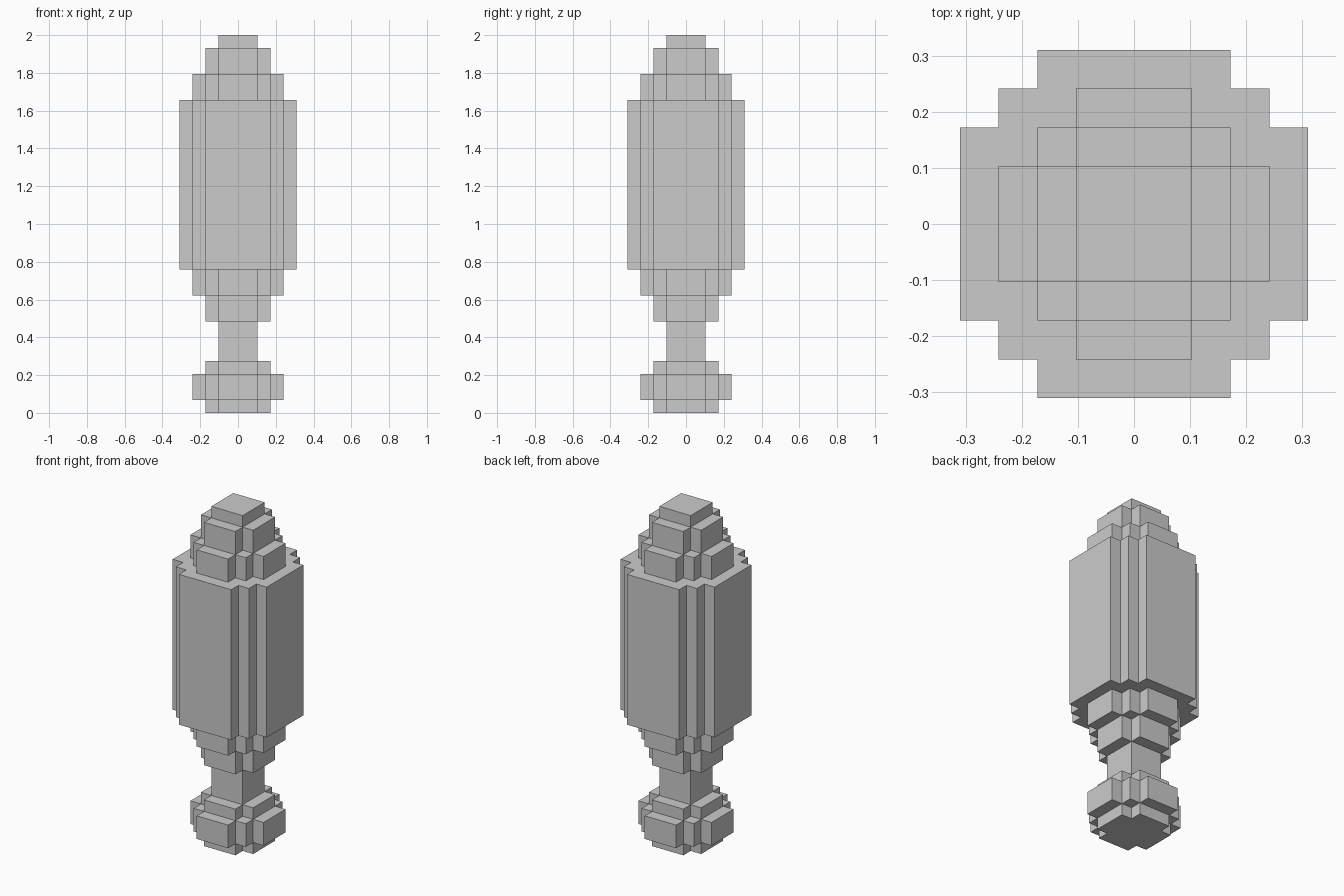
import bpy, bmesh
from math import radians
from mathutils import Vector

if "Cube" in bpy.data.objects:
    bpy.data.objects.remove(bpy.data.objects["Cube"])

UNIT = 2 / 29  # edge of one building cube

# Each part: (bottom, top, radius) in cubes, from the ground up
PARTS = {
    "pommel": [(0, 1, 2), (1, 3, 3), (3, 4, 2)],
    "handle": [(4, 7, 1)],
    "club_head": [(7, 9, 2), (9, 11, 3), (11, 24, 4), (24, 26, 3), (26, 28, 2), (28, 29, 1)],
}
DIRECTIONS = [(1, 0, 0), (-1, 0, 0), (0, 1, 0), (0, -1, 0), (0, 0, 1), (0, 0, -1)]


def disc_cells(bottom, top, r):
    """Stepped round slab of cubes."""
    span = range(-r, r + 1)
    return {(x, y, z) for x in span for y in span for z in range(bottom, top)
            if x * x + y * y <= (r + 0.5) ** 2}


def build_part(name, cells, solid):
    """Skin the cubes, leaving out every face hidden by a neighbour."""
    bm = bmesh.new()
    for cell in cells:
        for d in DIRECTIONS:
            if tuple(c + k for c, k in zip(cell, d)) in solid:
                continue
            n = Vector(d)
            u = Vector((d[1], d[2], d[0]))
            v = n.cross(u)
            centre = Vector(cell) + Vector((0, 0, 0.5)) + n / 2
            corners = [centre + (u * a + v * b) / 2
                       for a, b in ((-1, -1), (1, -1), (1, 1), (-1, 1))]
            bm.faces.new([bm.verts.new(c * UNIT) for c in corners])
    bmesh.ops.remove_doubles(bm, verts=bm.verts, dist=UNIT * 0.01)
    # Merge the small squares into large flat faces
    bmesh.ops.dissolve_limit(bm, angle_limit=radians(1), verts=bm.verts, edges=bm.edges)
    mesh = bpy.data.meshes.new(name)
    bm.to_mesh(mesh)
    bm.free()
    bpy.context.collection.objects.link(bpy.data.objects.new(name, mesh))


part_cells = {name: set().union(*(disc_cells(*layer) for layer in layers))
              for name, layers in PARTS.items()}
solid = set().union(*part_cells.values())
for name, cells in part_cells.items():
    build_part(name, cells, solid)
